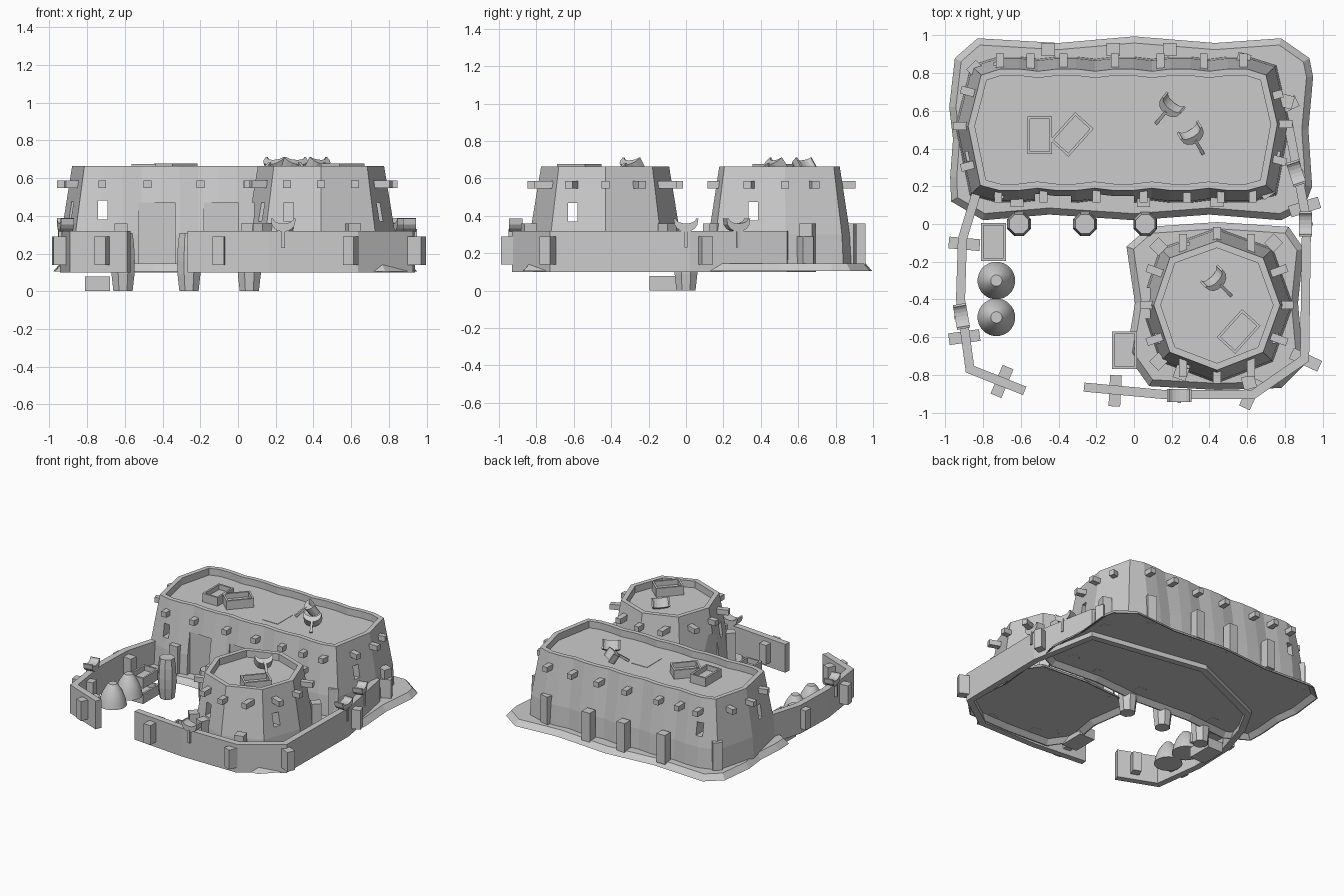
import bpy, bmesh, math
from mathutils import Vector, Matrix

if "Cube" in bpy.data.objects:
    bpy.data.objects.remove(bpy.data.objects["Cube"])


def make(name, bm):
    bmesh.ops.recalc_face_normals(bm, faces=bm.faces)
    me = bpy.data.meshes.new(name)
    bm.to_mesh(me)
    bm.free()
    ob = bpy.data.objects.new(name, me)
    bpy.context.collection.objects.link(ob)
    return ob


def loft(name, rings):
    """Stack closed rings [(points2d, z), ...] and cap both ends."""
    bm = bmesh.new()
    loops = [[bm.verts.new((p[0], p[1], z)) for p in pts] for pts, z in rings]
    n = len(loops[0])
    for a, b in zip(loops, loops[1:]):
        for i in range(n):
            j = (i + 1) % n
            bm.faces.new((a[i], a[j], b[j], b[i]))
    bm.faces.new(loops[0])
    bm.faces.new(loops[-1])
    return make(name, bm)


def offset(pts, d, closed=True):
    """Offset a counter-clockwise outline outward (open paths: to the right)."""
    out, n = [], len(pts)
    for i in range(n):
        p = Vector(pts[i])
        a = Vector(pts[i - 1]) if closed or i > 0 else None
        b = Vector(pts[(i + 1) % n]) if closed or i < n - 1 else None
        ns = []
        for s, e in ((a, p), (p, b)):
            if s is not None and e is not None:
                t = (e - s).normalized()
                ns.append(Vector((t.y, -t.x)))
        m = (ns[0] + ns[-1]).normalized()
        out.append(p + m * d / max(m.dot(ns[0]), 0.5))
    return out


def box(name, loc, size, rot=0):
    bm = bmesh.new()
    bmesh.ops.create_cube(bm, size=1, matrix=Matrix.Diagonal((*size, 1)))
    ob = make(name, bm)
    ob.location = loc
    ob.rotation_euler.z = math.radians(rot)
    return ob


def cut(ob, boxes):
    cutters = []
    for loc, size in boxes:
        c = box("cutter", loc, size)
        c.hide_render = True
        m = ob.modifiers.new("cut", 'BOOLEAN')
        m.operation, m.object, m.solver = 'DIFFERENCE', c, 'EXACT'
        cutters.append(c)
    bpy.context.view_layer.update()
    dg = bpy.context.evaluated_depsgraph_get()
    me = bpy.data.meshes.new_from_object(ob.evaluated_get(dg))
    ob.modifiers.clear()
    ob.data = me
    for c in cutters:
        bpy.data.objects.remove(c)


def house(name, roof):
    return loft(name, [(offset(roof, .065), .138), (offset(roof, .056), .3), (roof, .663),
                       (offset(roof, -.035), .663), (offset(roof, -.035), .61)])


# ground mounds, hollow underneath
main_ground = [(-.98, .62), (-.96, .45), (-.975, .25), (-.97, .12), (-.8, .02), (-.45, .05),
               (0, .02), (.4, .05), (.78, .02), (.9, .08), (.945, .2), (.925, .5), (.95, .78),
               (.93, .88), (.78, .985), (.43, .96), (0, .995), (-.4, .96), (-.83, .985), (-.95, .88)]
tower_ground = [(-.04, -.69), (.08, -.86), (.44, -.88), (.78, -.87), (.9, -.75), (.87, -.42),
                (.9, -.13), (.82, -.015), (.44, .01), (.08, -.015), (-.04, -.12), (.005, -.42)]
for nm, g in (("main_ground", main_ground), ("tower_ground", tower_ground)):
    loft(nm, [(offset(g, -.045), .136), (offset(g, -.008), .105), (g, .105), (offset(g, -.035), .146)])

# long house: wavy long sides, pointed ends
front = [(-.815 + .101 * i, .205 if i in (0, 15) else .178 + .012 * (i % 3 == 0)) for i in range(16)]
back = [(.70 - .1007 * i, .79 if i in (0, 15) else .822 - .012 * (i % 3 == 0)) for i in range(16)]
roof_main = front + [(.76, .53)] + back + [(-.88, .52)]
main = house("long_house", roof_main)
cut(main, [((-.43, .07, .26), (.19, .18, .42)), ((-.09, .07, .26), (.18, .18, .42)),
           ((-.717, .5, .43), (.05, 1.4, .1)), ((0, .36, .425), (2.4, .05, .1))])

# round tower
roof_tower = [(.105, -.43), (.19, -.68), (.44, -.775), (.685, -.68),
              (.775, -.43), (.685, -.18), (.44, -.09), (.19, -.18)]
tower = house("tower", roof_tower)
cut(tower, [((.0, -.42, .26), (.17, .16, .42)),
            ((.27, -.43, .42), (.05, 1.2, .1)), ((.44, -.605, .42), (1.2, .05, .1))])

# roof beam ends
beams = [(x, .165, 0) for x in (-.72, -.48, -.2, .05, .28, .46, .63)]
beams += [(x, .855, 0) for x in (-.71, -.55, -.375, -.1, .14, .37, .58)]
beams += [(-.91, .52, 90), (-.87, .7, 75), (-.87, .31, 105), (.74, .68, 105), (.79, .53, 90), (.76, .34, 75)]
for s in (-1, 1):
    beams += [(.44, -.432 + s * .365, 0), (.26, -.432 + s * .33, 0), (.62, -.432 + s * .33, 0)]
    beams += [(.44 + s * .355, -.43, 90), (.44 + s * .325, -.25, 90 + s * 20), (.44 + s * .325, -.61, 90 - s * 20)]
for x, y, r in beams:
    box("beam_end", (x, y, .567), (.042, .1, .04), r)

# buttresses against the houses
for x, y, r in [(-.455, .925, 0), (-.11, .925, 0), (.19, .925, 0), (.58, .87, -15), (-.84, .82, 45),
                (.81, .65, 75), (-.62, .125, 0), (.05, .125, 0), (.44, .125, 0), (.7, .175, 35),
                (.13, -.12, 45), (.74, -.1, -45), (.25, -.79, -20), (.61, -.84, 15), (.13, -.73, -45)]:
    box("buttress", (x, y, .2475), (.07, .07, .225), r)

# courtyard wall: one run that passes under the long house
wall = [(-.265, -.865), (.165, -.905), (.63, -.905), (.905, -.715), (.915, .02), (.82, .52), (-.08, .67),
        (-.72, .39), (-.825, .2), (-.91, -.08), (-.92, -.4), (-.87, -.77), (-.58, -.885)]
ring = offset(wall, .024, False) + offset(wall, -.024, False)[::-1]
loft("courtyard_wall", [(ring, .1), (ring, .32)])

# piers through the courtyard wall
for x, y, r in [(-.9, -.105, -5), (-.9, -.6, 8), (-.7, -.835, 67), (-.1, -.885, 87),
                (.62, -.9, 65), (.91, -.72, -25), (.905, .09, 18), (.79, .62, 25)]:
    box("wall_pier", (x, y, .215), (.165, .062, .15), r)


# open crates
def crate(x, y, z, h, r=0):
    rect = [(-.066, -.1), (.066, -.1), (.066, .1), (-.066, .1)]
    inner = offset(rect, -.014)
    ob = loft("crate", [(rect, 0), (rect, h), (inner, h), (inner, h * .5)])
    ob.location = (x, y, z)
    ob.rotation_euler.z = math.radians(r)


for c in [(-.745, -.095, 0, .078), (-.745, -.095, .12, .078), (-.05, -.67, .1, .078), (-.5, .47, .6, .076),
          (-.33, .475, .6, .078, -42), (.555, -.57, .6, .078, -42)]:
    crate(*c)
box("roof_hatch", (.02, .455, .608), (.132, .18, .01))


def lathe(name, x, y, prof, n):
    ob = loft(name, [([(r * math.cos(math.tau * (i + .5) / n), r * math.sin(math.tau * (i + .5) / n))
                       for i in range(n)], z) for r, z in prof])
    ob.location = (x, y, 0)
    return ob


# barrels and domed ovens
for x in (-.61, -.26, .06):
    lathe("barrel", x, 0, [(.055, 0), (.066, .09), (.068, .16), (.064, .24), (.055, .31)], 8)
for y in (-.3, -.495):
    o = lathe("oven", -.73, y, [(.1, .1), (.09, .15), (.072, .2), (.045, .245), (.03, .265)], 24)
    for p in o.data.polygons:
        p.use_smooth = len(p.vertices) == 4


# curved saddle seat on a stake
def saddle(x, y, z, r, tilt=0):
    ang = [math.pi * i / 8 for i in range(9)]
    prof = [(-.066 * math.cos(a), .04 - .07 * math.sin(a) ** .8) for a in ang]
    prof += [(.055 * math.cos(a), .042 - .028 * math.sin(a)) for a in ang]
    bm = bmesh.new()
    f = bm.faces.new([bm.verts.new((u, -.035, v)) for u, v in prof])
    ext = bmesh.ops.extrude_face_region(bm, geom=[f])
    bmesh.ops.translate(bm, vec=(0, .07, 0), verts=[v for v in ext['geom'] if isinstance(v, bmesh.types.BMVert)])
    bmesh.ops.create_cube(bm, size=1, matrix=Matrix.Translation((0, -.03, -.065)) @ Matrix.Diagonal((.018, .018, .1, 1)))
    ob = make("saddle", bm)
    ob.location = (x, y, z)
    ob.rotation_euler = (math.radians(tilt), 0, math.radians(r))


for s in [(.24, -.91, .345, 0), (.91, 0, .345, 90), (.86, .27, .345, 108), (-.915, -.49, .345, -80),
          (.19, .62, .66, -40, -55), (.31, .47, .66, 30, -55), (.435, -.3, .66, 45, -55)]:
    saddle(*s)
